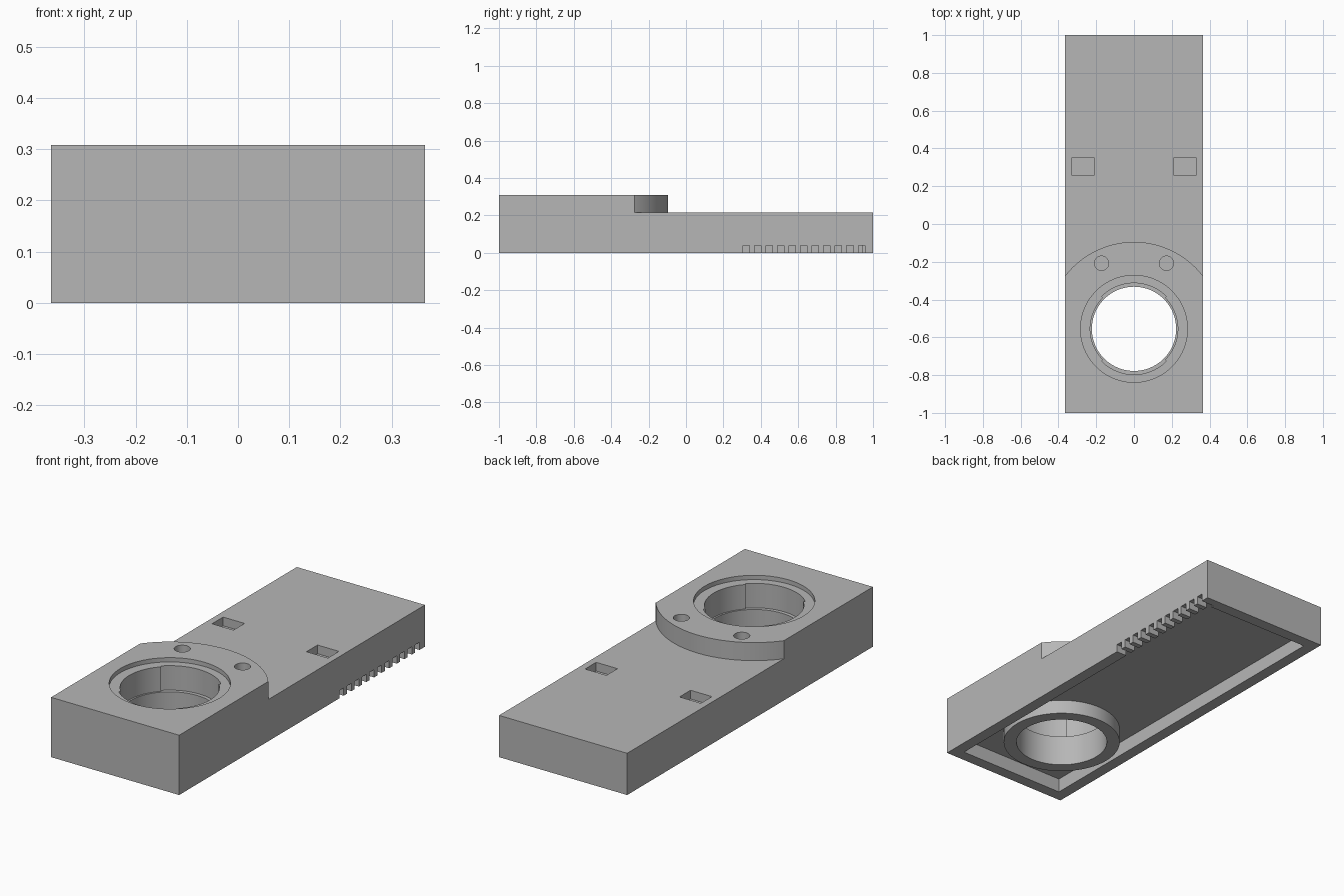
import bpy, bmesh, math

if "Cube" in bpy.data.objects:
    bpy.data.objects.remove(bpy.data.objects["Cube"], do_unlink=True)

W, BORE_Y = 0.365, -0.555          # half width, centre of the round opening
TOP, DECK, CAVITY = 0.308, 0.215, 0.073

grey = bpy.data.materials.new("plain_grey")
grey.use_nodes = True
grey.diffuse_color = (0.47, 0.47, 0.47, 1)
grey.node_tree.nodes["Principled BSDF"].inputs["Base Color"].default_value = grey.diffuse_color


def prism(name, outline, z0, z1):
    """Extrude a flat outline from z0 to z1."""
    bm = bmesh.new()
    face = bm.faces.new([bm.verts.new((x, y, z0)) for x, y in outline])
    ext = bmesh.ops.extrude_face_region(bm, geom=[face])
    moved = [v for v in ext["geom"] if isinstance(v, bmesh.types.BMVert)]
    bmesh.ops.translate(bm, verts=moved, vec=(0, 0, z1 - z0))
    bmesh.ops.recalc_face_normals(bm, faces=bm.faces)
    mesh = bpy.data.meshes.new(name)
    bm.to_mesh(mesh)
    bm.free()
    mesh.materials.append(grey)
    obj = bpy.data.objects.new(name, mesh)
    bpy.context.collection.objects.link(obj)
    return obj


def rect(x0, x1, y0, y1):
    return [(x0, y0), (x1, y0), (x1, y1), (x0, y1)]


def arc(cx, cy, r, a0=0, a1=360, n=96, closed=True):
    steps = n if closed else n + 1
    angles = [math.radians(a0 + (a1 - a0) * i / n) for i in range(steps)]
    return [(cx + r * math.cos(a), cy + r * math.sin(a)) for a in angles]


def cut(target, cutter):
    """Subtract a cutter from the target and discard it."""
    mod = target.modifiers.new("cut", "BOOLEAN")
    mod.operation, mod.solver, mod.object = "DIFFERENCE", "EXACT", cutter
    bpy.context.view_layer.update()
    with bpy.context.temp_override(object=target, active_object=target):
        bpy.ops.object.modifier_apply(modifier=mod.name)
    bpy.data.objects.remove(cutter, do_unlink=True)


# Main block, with the rear lowered behind a curved shoulder
body = prism("mount_body", rect(-W, W, -1, 1), 0, TOP)
shoulder = arc(0, BORE_Y, 0.46, 30, 150, 64, closed=False)
cut(body, prism("deck_cutter", shoulder + [(-0.5, 1.2), (0.5, 1.2)], DECK, 0.5))

# Hollow underside, leaving a round collar around the opening
cavity = prism("cavity_cutter", rect(-0.305, 0.305, -0.94, 0.94), -0.1, CAVITY)
cut(cavity, prism("collar", arc(0, BORE_Y, 0.286), -0.2, 0.2))
cut(body, cavity)

# Stepped opening: counterbore, keyed upper bore, narrower through hole
cut(body, prism("through_cutter", arc(0, BORE_Y, 0.223), -0.1, 0.5))
keyed = []
for i in range(4):
    radius = 0.232 if i % 2 == 0 else 0.242
    keyed += arc(0, BORE_Y, radius, 90 * i - 45, 90 * i + 45, 24, closed=False)
cut(body, prism("keyed_bore_cutter", keyed, 0.16, 0.4))
cut(body, prism("counterbore_cutter", arc(0, BORE_Y, 0.283), 0.286, 0.5))

# Paired screw holes and rectangular pockets
for side in (-1, 1):
    cut(body, prism("screw_hole_cutter", arc(side * 0.172, -0.208, 0.038, n=32), 0.21, 0.5))
    xs = sorted((side * 0.208, side * 0.33))
    cut(body, prism("pocket_cutter", rect(*xs, 0.26, 0.35), DECK - 0.045, 0.5))

# Row of vent slots along the lower edge of the left wall
for i in range(11):
    y = 0.304 + i * 0.0617
    cut(body, prism("slot_cutter", rect(0.29, 0.5, y, y + 0.035), -0.1, 0.04))

bpy.ops.object.select_all(action="DESELECT")
body.select_set(True)
bpy.context.view_layer.objects.active = body
bpy.ops.object.shade_smooth_by_angle(angle=math.radians(30))
